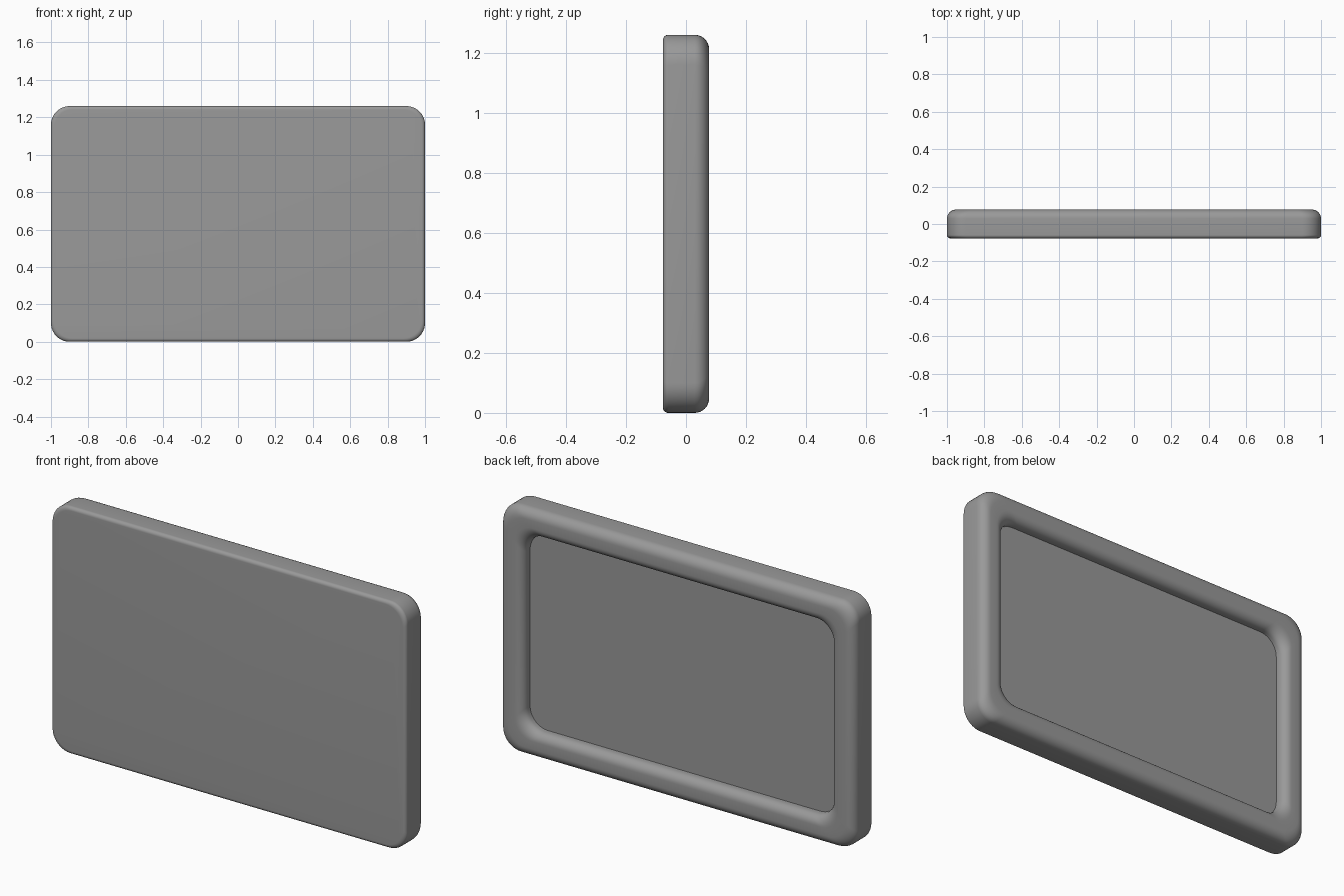
import bpy, bmesh, math

if "Cube" in bpy.data.objects:
    bpy.data.objects.remove(bpy.data.objects["Cube"])

HALF_X, HALF_Z = 1.0, 0.63      # outer half sizes
FRONT, BACK = -0.077, 0.077     # depth range
BORDER = 0.132                  # frame width around the recess
FLOOR_Y = 0.016                 # depth of the recessed panel

grey = bpy.data.materials.new("mid grey")
grey.diffuse_color = (0.32, 0.32, 0.32, 1)
grey.use_nodes = True
grey.node_tree.nodes["Principled BSDF"].inputs["Base Color"].default_value = grey.diffuse_color


def rounded_ring(inset, y, radius=0.1, steps=10):
    """Rounded rectangle in the xz plane, shrunk by inset."""
    cx, cz = HALF_X - inset - radius, HALF_Z - inset - radius
    points = []
    for q, (sx, sz) in enumerate(((1, 1), (-1, 1), (-1, -1), (1, -1))):
        for i in range(steps + 1):
            a = math.pi / 2 * (q + i / steps)
            points.append((sx * cx + radius * math.cos(a), y,
                           HALF_Z + sz * cz + radius * math.sin(a)))
    return points


def arc(inset, y, r, start, end, steps=8):
    """Quarter round of the frame section, as (inset, y) pairs."""
    angles = [math.radians(start + (end - start) * i / steps) for i in range(steps + 1)]
    return [(inset + r * math.cos(a), y + r * math.sin(a)) for a in angles]


def finish(bm, name):
    bmesh.ops.recalc_face_normals(bm, faces=bm.faces)
    mesh = bpy.data.meshes.new(name)
    bm.to_mesh(mesh)
    bm.free()
    mesh.materials.append(grey)
    obj = bpy.data.objects.new(name, mesh)
    bpy.context.collection.objects.link(obj)
    bpy.context.view_layer.objects.active = obj
    obj.select_set(True)
    bpy.ops.object.shade_smooth_by_angle(angle=math.radians(35))
    obj.select_set(False)


# Tray frame: front edge, outer back edge, rounded lip, recess wall
fr, br, lip = 0.018, 0.048, 0.045
section = arc(fr, FRONT + fr, fr, 270, 180)
section += arc(br, BACK - br, br, 180, 90)
section += arc(BORDER - lip, BACK - lip, lip, 90, 0)
section.append((BORDER, FLOOR_Y))

bm = bmesh.new()
rings = [[bm.verts.new(p) for p in rounded_ring(*s)] for s in section]
for a, b in zip(rings, rings[1:]):
    for i in range(len(a)):
        j = (i + 1) % len(a)
        bm.faces.new((a[i], a[j], b[j], b[i]))
bm.faces.new(rings[0])          # front face
bm.faces.new(rings[-1])         # recess floor
finish(bm, "framed_tray")
